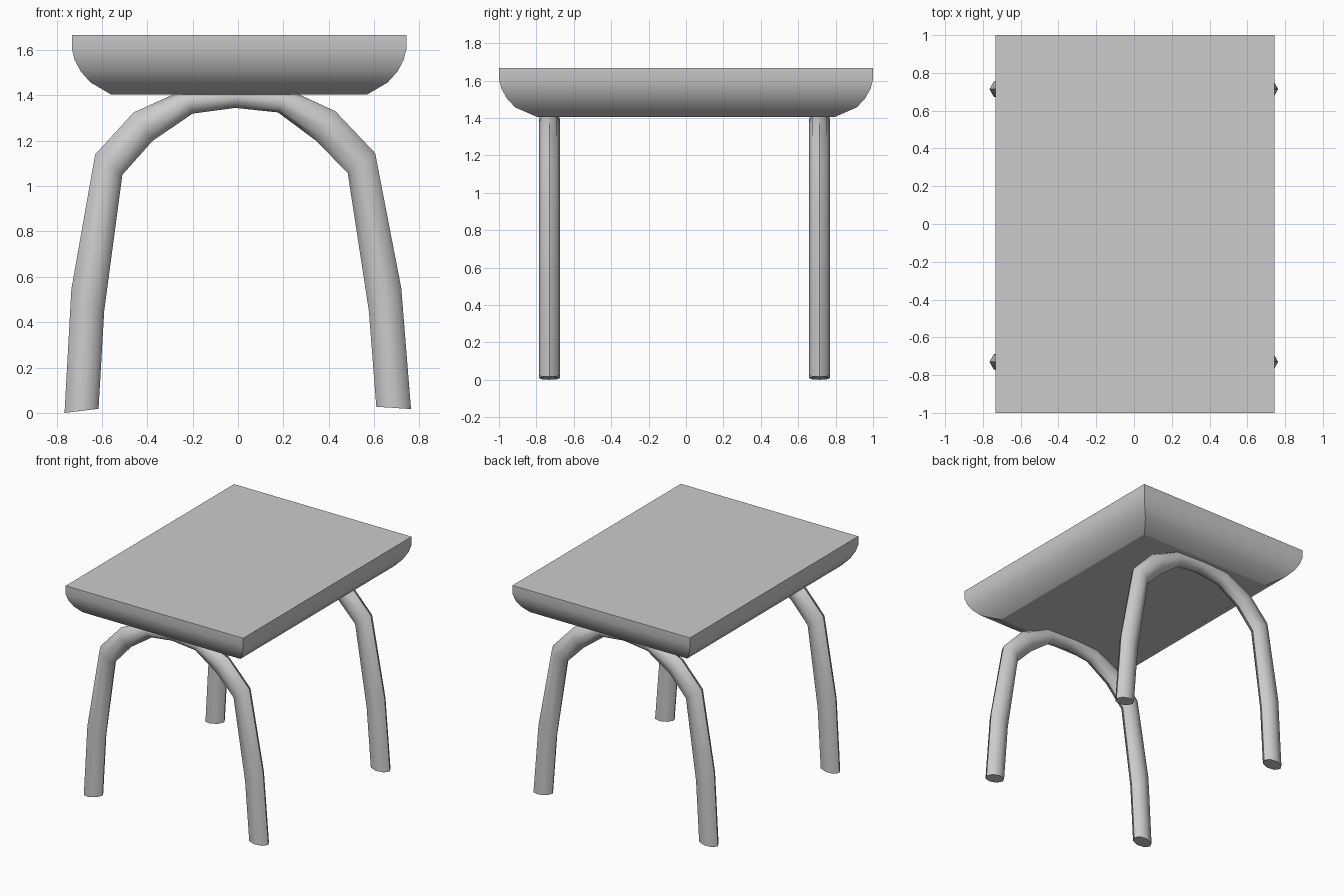
import bpy, math

if "Cube" in bpy.data.objects:
    bpy.data.objects.remove(bpy.data.objects["Cube"])

def make_loft(name, rings, smooth_deg):
    """Skin a list of equal-length closed rings, capped at both ends."""
    n = len(rings[0])
    verts = [p for ring in rings for p in ring]
    faces = [(r * n + i, r * n + (i + 1) % n, (r + 1) * n + (i + 1) % n, (r + 1) * n + i)
             for r in range(len(rings) - 1) for i in range(n)]
    last = (len(rings) - 1) * n
    faces += [tuple(reversed(range(n))), tuple(last + i for i in range(n))]
    mesh = bpy.data.meshes.new(name)
    mesh.from_pydata(verts, [], faces)
    obj = bpy.data.objects.new(name, mesh)
    bpy.context.collection.objects.link(obj)
    bpy.ops.object.select_all(action='DESELECT')
    obj.select_set(True)
    bpy.context.view_layer.objects.active = obj
    bpy.ops.object.mode_set(mode='EDIT')
    bpy.ops.mesh.select_all(action='SELECT')
    bpy.ops.mesh.normals_make_consistent(inside=False)
    bpy.ops.object.mode_set(mode='OBJECT')
    bpy.ops.object.shade_smooth_by_angle(angle=math.radians(smooth_deg))
    for f in (mesh.polygons[-1], mesh.polygons[-2]):
        f.use_smooth = False
    return obj

# Seat: rectangle with a rounded underside (x inset, y inset, height)
profile = [(0.172, 0.205, 1.405), (0.083, 0.086, 1.457), (0.040, 0.042, 1.505),
           (0.013, 0.014, 1.555), (0, 0, 1.605), (0, 0, 1.667)]
seat_rings = []
for dx, dy, z in profile:
    x0, x1, y = -0.733 + dx, 0.743 - dx, 1 - dy
    seat_rings.append([(x0, -y, z), (x1, -y, z), (x1, y, z), (x0, y, z)])
make_loft("seat", seat_rings, 30)

# Arched legs: outer and inner edge of the bent tube at each joint (x, z)
outer = [(-0.765, 0.0), (-0.735, 0.545), (-0.63, 1.14), (-0.46, 1.325), (-0.24, 1.425),
         (-0.01, 1.445), (0.225, 1.425), (0.43, 1.33), (0.605, 1.145), (0.72, 0.55), (0.763, 0.017)]
inner = [(-0.615, 0.018), (-0.59, 0.45), (-0.51, 1.05), (-0.376, 1.2), (-0.2, 1.32),
         (-0.012, 1.345), (0.177, 1.325), (0.348, 1.197), (0.484, 1.057), (0.577, 0.45), (0.61, 0.027)]
SIDES, HALF_DEPTH = 8, 0.056

def arch_leg(name, y):
    rings = []
    for (ox, oz), (ix, iz) in zip(outer, inner):
        ring = []
        for k in range(SIDES):
            a = 2 * math.pi * k / SIDES
            t = (1 - math.cos(a)) / 2
            ring.append((ox + (ix - ox) * t, y + HALF_DEPTH * math.sin(a), oz + (iz - oz) * t))
        rings.append(ring)
    return make_loft(name, rings, 50)

arch_leg("front_leg", -0.73)
arch_leg("back_leg", 0.714)
